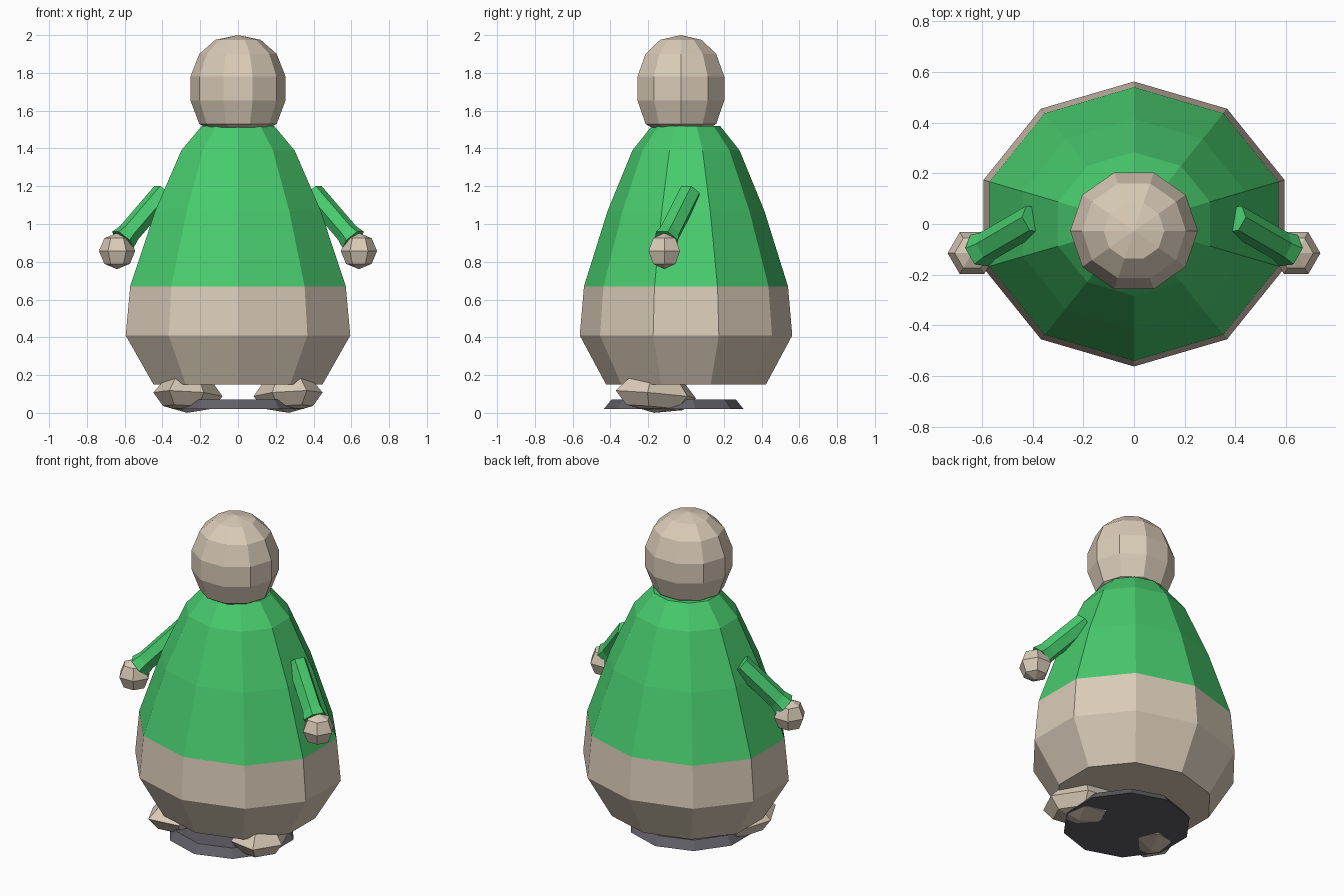
import bpy, bmesh
from math import sin, cos, pi, radians
from mathutils import Vector

if "Cube" in bpy.data.objects:
    bpy.data.objects.remove(bpy.data.objects["Cube"])


def material(name, rgb):
    m = bpy.data.materials.new(name)
    m.diffuse_color = (*rgb, 1)
    m.use_nodes = True
    m.node_tree.nodes["Principled BSDF"].inputs["Base Color"].default_value = m.diffuse_color
    return m


TAN = material("tan", (0.70, 0.60, 0.48))
GREEN = material("green", (0.065, 0.60, 0.155))
DARK = material("dark_grey", (0.12, 0.115, 0.135))


def lathe(name, profile, mat, sides=10, sx=1.0, sy=1.0, start=0.0,
          loc=(0, 0, 0), rot=None, cap_bottom=True, cap_top=True):
    """Revolve (radius, z) rings, listed bottom to top; radius 0 is a pole."""
    bm = bmesh.new()
    rings = []
    for r, z in profile:
        if r == 0:
            rings.append([bm.verts.new((0, 0, z))] * sides)
        else:
            rings.append([bm.verts.new((r * sx * cos(start + 2 * pi * i / sides),
                                        r * sy * sin(start + 2 * pi * i / sides), z))
                          for i in range(sides)])
    for a, b in zip(rings, rings[1:]):
        for i in range(sides):
            j = (i + 1) % sides
            quad = [a[i], a[j], b[j], b[i]]
            bm.faces.new(list(dict.fromkeys(quad)))
    if cap_bottom and profile[0][0] > 0:
        bm.faces.new(rings[0][::-1])
    if cap_top and profile[-1][0] > 0:
        bm.faces.new(rings[-1])
    me = bpy.data.meshes.new(name)
    bm.to_mesh(me)
    bm.free()
    me.materials.append(mat)
    ob = bpy.data.objects.new(name, me)
    ob.location = loc
    if rot is not None:
        ob.rotation_euler = rot
    bpy.context.collection.objects.link(ob)
    return ob


def ball(steps, r=1.0, rz=1.0):
    return [(0 if k in (0, steps) else r * sin(pi * k / steps),
             -rz * cos(pi * k / steps)) for k in range(steps + 1)]


# body: bare belly below, jumper above, sharing one seam
lathe("belly", [(0.47, 0.15), (0.625, 0.41), (0.60, 0.67)], TAN,
      sy=0.9, start=pi / 2, cap_top=False)
lathe("jumper", [(0.60, 0.67), (0.461, 1.07), (0.315, 1.39), (0.20, 1.52)], GREEN,
      sy=0.9, start=pi / 2, cap_bottom=False)

# head
lathe("head", [(0.17, 1.51), (0.205, 1.53), (0.252, 1.655), (0.252, 1.78),
               (0.205, 1.90), (0.12, 1.975), (0, 2.0)], TAN,
      sy=0.96, loc=(0, -0.027, 0))

# floor disc
lathe("base_disc", [(0.37, 0.02), (0.33, 0.07)], DARK,
      start=pi / 2, loc=(0, -0.065, 0))

# limbs, one set per side
for side, label in ((-1, "left"), (1, "right")):
    shoulder = Vector((side * 0.395, 0.02, 1.165))
    wrist = Vector((side * 0.61, -0.105, 0.915))
    axis = wrist - shoulder
    n = axis.length
    lathe(label + "_sleeve", [(0.06, 0), (0.06, n * 0.85), (0.072, n)], GREEN, sides=6,
          loc=shoulder, rot=axis.to_track_quat('Z', 'Y').to_euler())
    lathe(label + "_hand", ball(4, 0.096, 0.096), TAN, sides=6,
          loc=(side * 0.64, -0.115, 0.857))
    lathe(label + "_foot", ball(4, 1.0, 0.098), TAN, sides=6, sx=0.17, sy=0.235,
          start=pi / 2, loc=(side * 0.265, -0.16, 0.098),
          rot=(radians(-5), 0, side * radians(25)))
